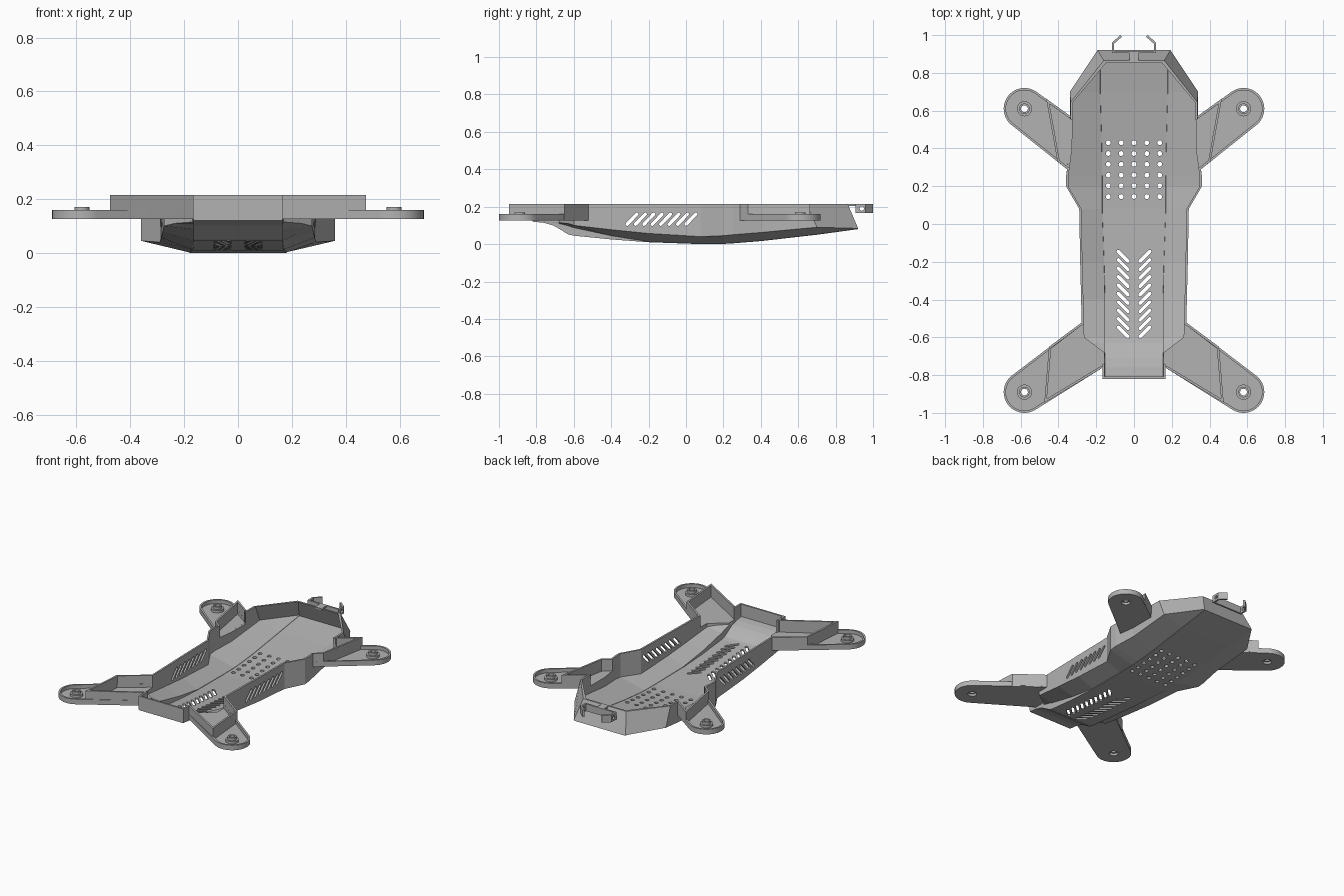
import bpy, bmesh, math
from math import sin, cos, pi, radians
from mathutils import Vector

if "Cube" in bpy.data.objects:
    bpy.data.objects.remove(bpy.data.objects["Cube"])

RIM, WALL = 0.215, 0.012      # rim height, hull wall thickness
FLOOR, LIP = 0.126, 0.16      # arm tray bottom and low lip

grey = bpy.data.materials.new("plastic_grey")
grey.use_nodes = True
grey.diffuse_color = (0.45, 0.45, 0.45, 1)
grey.node_tree.nodes["Principled BSDF"].inputs["Base Color"].default_value = grey.diffuse_color


def finish(name, bm, mirror=False, smooth=None):
    bmesh.ops.recalc_face_normals(bm, faces=bm.faces)
    mesh = bpy.data.meshes.new(name)
    bm.to_mesh(mesh)
    bm.free()
    mesh.materials.append(grey)
    ob = bpy.data.objects.new(name, mesh)
    bpy.context.collection.objects.link(ob)
    if mirror:
        m = ob.modifiers.new("mirror", 'MIRROR')
        m.use_mirror_merge = False
    if smooth:
        select(ob)
        bpy.ops.object.shade_smooth_by_angle(angle=radians(smooth))
    return ob


def select(ob):
    bpy.ops.object.select_all(action='DESELECT')
    bpy.context.view_layer.objects.active = ob
    ob.select_set(True)


def cut(ob, bm):
    """Subtract the solids in bm from ob."""
    cutter = finish("cutter", bm)
    cutter.hide_render = True
    m = ob.modifiers.new("cut", 'BOOLEAN')
    m.operation, m.solver, m.object = 'DIFFERENCE', 'EXACT', cutter
    select(ob)
    bpy.ops.object.modifier_move_to_index(modifier="cut", index=0)
    bpy.ops.object.modifier_apply(modifier="cut")
    bpy.data.objects.remove(cutter)


def prism(bm, pts, a, b, axis='z'):
    """Extrude a 2D outline from a to b along z or x."""
    put = (lambda p, h: (p[0], p[1], h)) if axis == 'z' else (lambda p, h: (h, p[0], p[1]))
    lo = [bm.verts.new(put(p, a)) for p in pts]
    hi = [bm.verts.new(put(p, b)) for p in pts]
    bm.faces.new(lo)
    bm.faces.new(hi)
    for i in range(len(pts)):
        j = (i + 1) % len(pts)
        bm.faces.new((lo[i], lo[j], hi[j], hi[i]))


def arc(c, r, a1, a2, n):
    return [(c[0] + r * cos(radians(a1 + (a2 - a1) * i / n)),
             c[1] + r * sin(radians(a1 + (a2 - a1) * i / n))) for i in range(n + 1)]


def capsule(p, q, r):
    ang = math.degrees(math.atan2(q[1] - p[1], q[0] - p[0]))
    return arc(q, r, ang - 90, ang + 90, 6) + arc(p, r, ang + 90, ang + 270, 6)


def ribbon(bm, path, t, z0, z1):
    """Upright wall along a path, thickened t to its right."""
    pts = [Vector(p) for p in path]
    dirs = [(b - a).normalized() for a, b in zip(pts, pts[1:])]
    inner = []
    for i, p in enumerate(pts):
        d1, d2 = dirs[max(i - 1, 0)], dirs[min(i, len(dirs) - 1)]
        n1, n2 = Vector((d1.y, -d1.x)), Vector((d2.y, -d2.x))
        inner.append(p + (n1 + n2) * t / (1 + n1.dot(n2)))
    prism(bm, pts + inner[::-1], z0, z1)


# Hull stations: y, keel x, keel z, step z, chine x, chine z, rim x, rim y
stations = [
    (-.82, .165, .120, .125, .167, .13, .167, -.82),
    (-.76, .165, .114, .118, .167, .123, .167, -.76),
    (-.71, .165, .100, .113, .167, .118, .167, -.71),
    (-.68, .165, .083, .110, .169, .115, .169, -.68),
    (-.63, .165, .052, .098, .234, .11, .234, -.63),
    (-.60, .165, .045, .088, .275, .10, .275, -.60),
    (-.40, .165, .025, .045, .28, .077, .28, -.40),
    (-.20, .170, .010, .013, .285, .057, .285, -.20),
    (.08, .180, 0, .002, .29, .04, .29, .08),
    (.20, .180, .001, .003, .36, .045, .36, .20),
    (.25, .180, .004, .006, .36, .05, .36, .25),
    (.40, .182, .016, .018, .34, .062, .34, .39),
    (.70, .190, .050, .052, .34, .09, .335, .645),
    (.92, .190, .080, .082, .193, .084, .16, .865)]


def shell(bm, t):
    rows = []
    for y, kx, kz, sz, cx, cz, rx, ry in stations:
        y, ry = [min(max(v, t - .82), e - t) for v, e in ((y, .92), (ry, .865))]
        half = [(rx - t, ry, RIM), (cx - t, y, cz + t), (kx + .001 - t, y, sz + t), (kx - t, y, kz + t)]
        loop = half + [(-x, yy, z) for x, yy, z in half[::-1]]
        rows.append([bm.verts.new(p) for p in loop])
    for a, b in zip(rows, rows[1:]):
        for i in range(len(a) - 1):
            bm.faces.new((a[i], a[i + 1], b[i + 1], b[i]))
    bm.faces.new(rows[0])
    bm.faces.new(rows[-1])
    return [r[0] for r in rows] + [r[-1] for r in rows[::-1]]


bm = bmesh.new()
outer, inner = shell(bm, 0), shell(bm, WALL)
for i in range(len(outer)):
    j = (i + 1) % len(outer)
    bm.faces.new((outer[i], outer[j], inner[j], inner[i]))
hull = finish("hull", bm)

# Arms: roots on the hull, hull corners, tip centre, tip arc, cross wall ends
R = 0.11
arms = {
    "front": ((.275, -.52), (.165, -.76), [(.165, -.68), (.272, -.6)], (.58, -.89), 53, -121,
              (.45, -.65), (.475, -.947)),
    "back": ((.335, .57), (.355, .29), [(.338, .40)], (.58, .61), 126, -51,
             (.465, .664), (.405, .331))}

openings = bmesh.new()
for name, (r1, r2, corners, c, a1, a2, w1, w2) in arms.items():
    tip = arc(c, R, a1, a2, 20)
    bm = bmesh.new()
    prism(bm, [r1] + tip + [r2] + corners, FLOOR, FLOOR + .01)
    tray = finish(name + "_arm_tray", bm, mirror=True)
    bm = bmesh.new()
    prism(bm, arc(c, .028, 0, 345, 23), 0, .3)
    cut(tray, bm)

    bm = bmesh.new()
    ribbon(bm, [r1] + tip + [r2], .012, FLOOR, LIP)
    finish(name + "_arm_lip", bm, mirror=True, smooth=30)

    bm = bmesh.new()
    ribbon(bm, [r1, w1, w2, r2], .012, FLOOR + .005, RIM)
    finish(name + "_arm_wall", bm, mirror=True)

    # Stepped motor mount, a turned closed profile
    prof = [(.018, .17), (.028, .17), (.028, .152), (.04, .152),
            (.04, .128), (.028, .128), (.028, .142), (.018, .142)]
    bm = bmesh.new()
    rings = [[bm.verts.new((c[0] + r * cos(k * pi / 12), c[1] + r * sin(k * pi / 12), z))
              for k in range(24)] for r, z in prof]
    for i, ring in enumerate(rings):
        nxt = rings[(i + 1) % len(rings)]
        for k in range(24):
            m = (k + 1) % 24
            bm.faces.new((ring[k], ring[m], nxt[m], nxt[k]))
    finish(name + "_motor_mount", bm, mirror=True, smooth=30)

    # Doorway through the hull wall into the arm
    p, q = Vector(r1), Vector(r2)
    e = (q - p).normalized()
    p, q = p + e * .015, q - e * .015
    d = (Vector(c) - (p + q) / 2).normalized()
    door = [p - d * .05, p + d * .1, q + d * .1, q - d * .05]
    for s in (1, -1):
        prism(openings, [(s * v.x, v.y) for v in door], FLOOR + .01, .3)
cut(hull, openings)

# Vents: round floor holes, chevron floor slots, slanted side slots
vents = bmesh.new()
for i in range(5):
    for j in range(6):
        prism(vents, arc(((i - 2) * .068, .145 + j * .057), .013, 0, 330, 11), -.1, .12)
for s in (1, -1):
    for i in range(10):
        y = -.597 + i * .0445
        prism(vents, capsule((s * .032, y), (s * .083, y + .051), .009), -.1, .12)
    for i in range(8):
        y = -.315 + i * .045
        prism(vents, capsule((y, .106), (y + .052, .16), .009), s * .24, s * .33, 'x')
cut(hull, vents)

# Rear clip: hooked strip with a pin hole, on a small stem
bm = bmesh.new()
ribbon(bm, [(0, .905), (.117, .905), (.117, .96), (.072, 1.0)], -.012, .167, RIM)
clip = finish("rear_clip", bm, mirror=True)
bm = bmesh.new()
prism(bm, arc((.94, .19), .012, 0, 330, 11), .09, .15, 'x')
cut(clip, bm)
bm = bmesh.new()
prism(bm, [(-.025, .855), (.025, .855), (.025, .915), (-.025, .915)], .203, RIM)
finish("clip_stem", bm)
